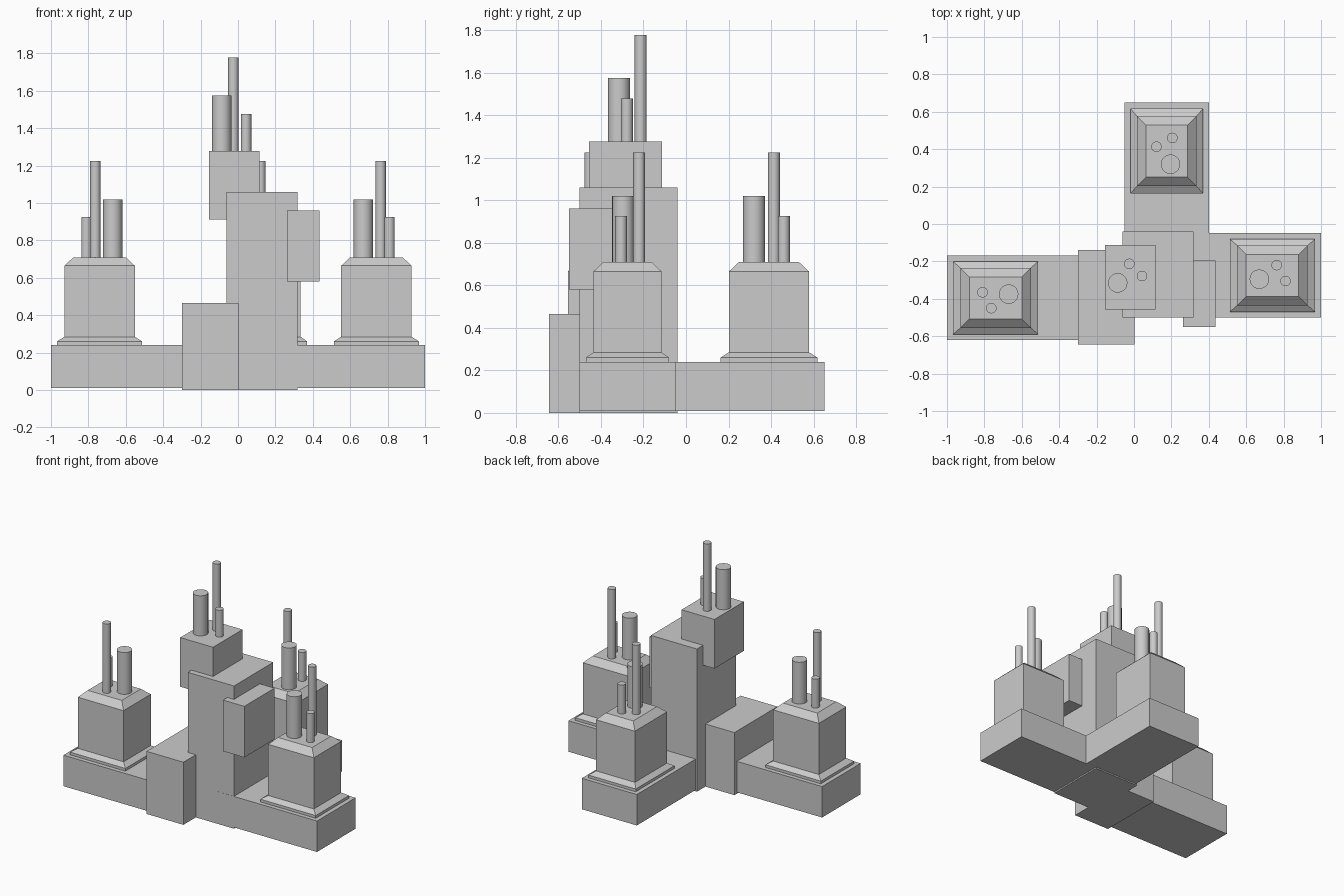
import bpy, math
from mathutils import Matrix, Vector

if "Cube" in bpy.data.objects:
    bpy.data.objects.remove(bpy.data.objects["Cube"])


def loft(name, rings, matrix=Matrix()):
    """Solid from stacked rectangles (x0, x1, y0, y1, z)."""
    verts, faces = [], []
    for x0, x1, y0, y1, z in rings:
        verts += [matrix @ Vector(p) for p in
                  ((x0, y0, z), (x1, y0, z), (x1, y1, z), (x0, y1, z))]
    for r in range(len(rings) - 1):
        for i in range(4):
            j = (i + 1) % 4
            faces.append((4*r + i, 4*r + j, 4*r + 4 + j, 4*r + 4 + i))
    top = 4 * (len(rings) - 1)
    faces += [(3, 2, 1, 0), (top, top + 1, top + 2, top + 3)]
    me = bpy.data.meshes.new(name)
    me.from_pydata(verts, [], faces)
    ob = bpy.data.objects.new(name, me)
    bpy.context.collection.objects.link(ob)
    return ob


def box(name, x0, x1, y0, y1, z0, z1, matrix=Matrix()):
    return loft(name, [(x0, x1, y0, y1, z0), (x0, x1, y0, y1, z1)], matrix)


def pipe(name, pos, r, z0, z1):
    bpy.ops.mesh.primitive_cylinder_add(
        vertices=20, radius=r, depth=z1 - z0,
        location=(pos[0], pos[1], (z0 + z1) / 2))
    ob = bpy.context.object
    ob.name = name
    bpy.ops.object.shade_smooth_by_angle(angle=math.radians(40))


# pipe kinds: local x, local y, radius, top height
PIPES = [("wide_pipe", -0.07, -0.02, 0.052, 1.02),
         ("tall_pipe", 0.023, 0.055, 0.028, 1.225),
         ("short_pipe", 0.07, -0.03, 0.028, 0.925)]

# half length, half width, height of each step of a wing tower
TOWER = [(0.228, 0.195, 0.235), (0.228, 0.195, 0.26), (0.188, 0.16, 0.285),
         (0.188, 0.16, 0.665), (0.14, 0.112, 0.71)]

# three identical wings, turned to face right, back and left
for side, cx, cy, turn in [("right", 0.74, -0.275, 0),
                           ("back", 0.175, 0.39, 90),
                           ("left", -0.74, -0.395, 180)]:
    m = Matrix.Translation((cx, cy, 0)) @ Matrix.Rotation(math.radians(turn), 4, 'Z')
    box(side + "_wing_base", -0.56, 0.26, -0.226, 0.226, 0.01, 0.24, m)
    loft(side + "_wing_tower", [(-a, a, -b, b, z) for a, b, z in TOWER], m)
    for kind, px, py, r, top in PIPES:
        pipe(side + "_" + kind, m @ Vector((px, py, 0)), r, 0.62, top)

# central tower with its attached blocks
box("central_tower", -0.062, 0.317, -0.50, -0.04, 0, 1.06)
box("upper_block", -0.155, 0.115, -0.457, -0.112, 0.912, 1.277)
box("side_block", 0.262, 0.437, -0.55, -0.195, 0.58, 0.96)
box("front_block", -0.30, 0.003, -0.645, -0.14, 0, 0.465)

# pipes on the upper block
pipe("upper_wide_pipe", (-0.087, -0.315), 0.052, 1.2, 1.575)
pipe("upper_tall_pipe", (-0.025, -0.213), 0.028, 1.2, 1.777)
pipe("upper_short_pipe", (0.043, -0.278), 0.028, 1.2, 1.477)
